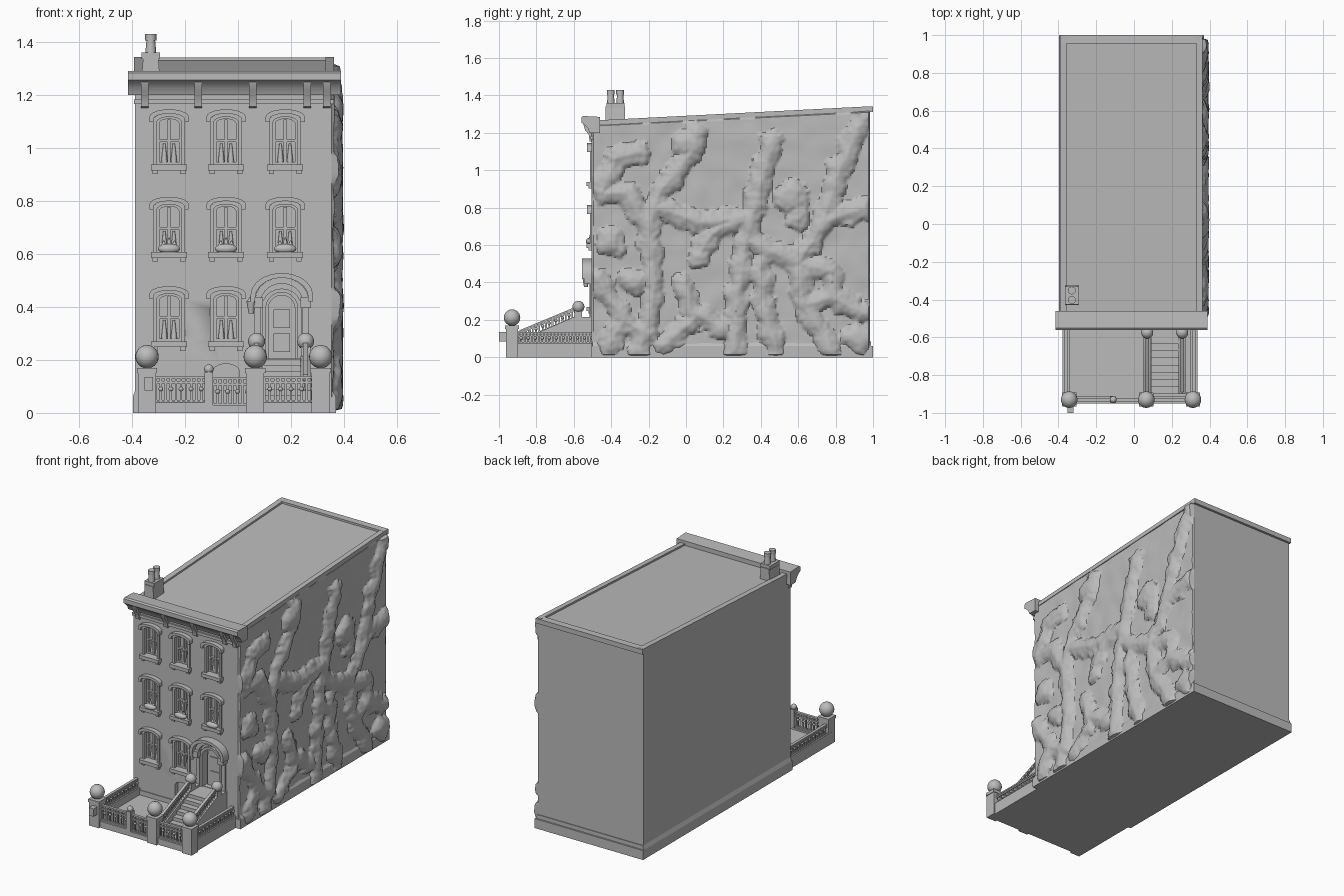
import bpy, bmesh, math
from mathutils import Vector, Matrix, noise

old = bpy.data.objects.get("Cube")
if old:
    bpy.data.objects.remove(old, do_unlink=True)

grey = bpy.data.materials.new("plain_grey")
grey.use_nodes = True
grey.diffuse_color = (0.5, 0.5, 0.5, 1)
grey.node_tree.nodes["Principled BSDF"].inputs["Base Color"].default_value = (0.5, 0.5, 0.5, 1)


def finish(name, bm, recalc=True):
    if recalc:
        bmesh.ops.recalc_face_normals(bm, faces=bm.faces)
    mesh = bpy.data.meshes.new(name)
    bm.to_mesh(mesh)
    bm.free()
    mesh.materials.append(grey)
    ob = bpy.data.objects.new(name, mesh)
    bpy.context.collection.objects.link(ob)
    bpy.ops.object.select_all(action='DESELECT')
    ob.select_set(True)
    bpy.context.view_layer.objects.active = ob
    bpy.ops.object.shade_smooth_by_angle(angle=math.radians(35))
    return ob


def prism(bm, pts, axis, a, b):
    """Extrude a profile along x (points are y, z) or along y (points are x, z)."""
    place = (lambda p, t: (t, p[0], p[1])) if axis == 'x' else (lambda p, t: (p[0], t, p[1]))
    lo = [bm.verts.new(place(p, a)) for p in pts]
    hi = [bm.verts.new(place(p, b)) for p in pts]
    bm.faces.new(lo)
    bm.faces.new(hi[::-1])
    for i in range(len(pts)):
        j = (i + 1) % len(pts)
        bm.faces.new((lo[j], lo[i], hi[i], hi[j]))


def box(bm, x0, x1, y0, y1, z0, z1):
    prism(bm, [(x0, z0), (x1, z0), (x1, z1), (x0, z1)], 'y', y0, y1)


def ball(bm, x, y, z, r, squash=(1, 1, 1)):
    m = Matrix.Translation((x, y, z)) @ Matrix.Diagonal((*squash, 1))
    bmesh.ops.create_uvsphere(bm, u_segments=20, v_segments=12, radius=r, matrix=m)


def tube(bm, x, y, z0, z1, r0, r1):
    bmesh.ops.create_cone(bm, cap_ends=True, segments=12, radius1=r0, radius2=r1, depth=z1 - z0,
                          matrix=Matrix.Translation((x, y, (z0 + z1) / 2)))


def arch(cx, half, z0, z1, rise, n=10):
    """Open outline: up the right side, over the arch, down the left side."""
    pts = [(cx + half, z0)]
    for i in range(n + 1):
        t = math.pi * i / n
        pts.append((cx + half * math.cos(t), z1 - rise + rise * math.sin(t)))
    return pts + [(cx - half, z0)]


def arch_band(bm, cx, half, z0, z1, rise, thick, y0, y1):
    outer = arch(cx, half + thick, z0, z1 + thick, rise + thick / 2)
    inner = arch(cx, half, z0, z1, rise)
    prism(bm, outer + inner[::-1], 'y', y0, y1)


FRONT = -0.5
COLUMNS = (-0.26, -0.045, 0.178)
ROWS = (0.27, 0.607, 0.937)
DOOR = 0.165
windows = [(x, z, r) for r, z in enumerate(ROWS) for x in COLUMNS if not (r == 0 and x > 0)]

# House body with recessed openings
bm = bmesh.new()
prism(bm, [(FRONT, 0), (0.985, 0), (0.985, 1.33), (FRONT, 1.255)], 'x', -0.388, 0.355)
body = finish("house_body", bm)
bm = bmesh.new()
for x, z, r in windows:
    prism(bm, arch(x, 0.047, z, z + 0.18, 0.02), 'y', -0.6, -0.465)
prism(bm, arch(DOOR, 0.06, 0.205, 0.455, 0.06), 'y', -0.6, -0.46)
prism(bm, arch(-0.045, 0.05, 0.08, 0.185, 0.03), 'y', -0.6, -0.47)
cutter = finish("opening_cutter", bm)
cutter.hide_render = True
mod = body.modifiers.new("openings", 'BOOLEAN')
mod.operation, mod.solver, mod.object = 'DIFFERENCE', 'EXACT', cutter
bpy.context.view_layer.objects.active = body
bpy.ops.object.modifier_apply(modifier="openings")
bpy.data.objects.remove(cutter, do_unlink=True)

# Windows: casing, hood, sill, sashes, drapes and planters
casing, sash, planter = bmesh.new(), bmesh.new(), bmesh.new()
for x, z, r in windows:
    top = z + 0.18
    arch_band(casing, x, 0.046, z, top, 0.02, 0.014, -0.512, -0.49)
    arch_band(casing, x, 0.058, top - 0.02, top + 0.012, 0.02, 0.016, -0.53, -0.49)
    box(casing, x - 0.068, x + 0.068, -0.532, -0.49, z - 0.022, z)
    for s in (-1, 1):
        box(casing, x + s * 0.052 - 0.01, x + s * 0.052 + 0.01, -0.52, -0.49, z - 0.036, z - 0.02)
        tube(sash, x + s * 0.018, -0.468, z, z + 0.08, 0.013, 0.004)
    arch_band(sash, x, 0.037, z, top - 0.008, 0.017, 0.011, -0.485, -0.46)
    box(sash, x - 0.006, x + 0.006, -0.483, -0.46, z, top - 0.01)
    for h in (0, 0.085):
        box(sash, x - 0.045, x + 0.045, -0.482, -0.46, z + h, z + h + 0.01)
    if r == 1:
        ball(planter, x, -0.515, z + 0.012, 0.042, (1, 0.5, 0.45))
        for k in (-1, 0, 1):
            tube(planter, x + k * 0.02, -0.51, z + 0.02, z + 0.055 - 0.012 * abs(k), 0.012, 0.002)
finish("window_casings", casing)
finish("window_sashes", sash)
finish("window_planters", planter)

# Door with surround, hood and lamp
bm = bmesh.new()
arch_band(bm, DOOR, 0.06, 0.205, 0.455, 0.06, 0.014, -0.515, -0.46)
arch_band(bm, DOOR, 0.1, 0.42, 0.51, 0.075, 0.018, -0.555, -0.49)
arch_band(bm, DOOR, 0.078, 0.4, 0.488, 0.068, 0.022, -0.525, -0.49)
for s in (-1, 1):
    px = DOOR + s * 0.09
    box(bm, px - 0.012, px + 0.012, -0.512, -0.49, 0.2, 0.43)
    box(bm, px - 0.02, px + 0.02, -0.545, -0.49, 0.395, 0.435)
finish("door_surround", bm)
bm = bmesh.new()
prism(bm, arch(DOOR, 0.052, 0.205, 0.445, 0.052), 'y', -0.468, -0.455)
for z in (0.23, 0.32):
    box(bm, DOOR - 0.032, DOOR + 0.032, -0.474, -0.46, z, z + 0.07)
finish("door", bm)
bm = bmesh.new()
tube(bm, 0.05, -0.535, 0.375, 0.42, 0.01, 0.018)
tube(bm, 0.05, -0.535, 0.42, 0.44, 0.018, 0.003)
box(bm, 0.046, 0.054, -0.535, -0.49, 0.425, 0.433)
finish("door_lamp", bm)

# Cornice, frieze and brackets
bm = bmesh.new()
prism(bm, [(-0.46, 1.2), (-0.515, 1.2), (-0.525, 1.225), (-0.545, 1.245), (-0.56, 1.255),
           (-0.56, 1.283), (-0.55, 1.29), (-0.46, 1.285)], 'x', -0.415, 0.388)
box(bm, -0.392, 0.362, -0.51, -0.48, 1.165, 1.183)
finish("cornice", bm)
bm = bmesh.new()
for x in (-0.352, -0.15, 0.055, 0.262, 0.335):
    prism(bm, [(FRONT, 1.15), (-0.515, 1.155), (-0.52, 1.19), (-0.54, 1.215), (-0.55, 1.25), (FRONT, 1.25)],
          'x', x - 0.014, x + 0.014)
finish("cornice_brackets", bm)

# Sloping roof rim and back coping
bm = bmesh.new()
rim = [(-0.47, 1.24), (0.99, 1.315), (0.99, 1.342), (-0.47, 1.267)]
prism(bm, rim, 'x', -0.392, -0.357)
prism(bm, rim, 'x', 0.33, 0.362)
box(bm, -0.392, 0.362, 0.955, 1.0, 1.31, 1.341)
finish("roof_rim", bm)

# Chimney with two pots
bm = bmesh.new()
prism(bm, [(-0.365, 1.24), (-0.293, 1.24), (-0.3, 1.34), (-0.358, 1.34)], 'y', -0.43, -0.325)
box(bm, -0.364, -0.295, -0.425, -0.33, 1.335, 1.36)
for y in (-0.402, -0.352):
    tube(bm, -0.329, y, 1.355, 1.41, 0.021, 0.016)
    tube(bm, -0.329, y, 1.405, 1.43, 0.021, 0.021)
finish("chimney", bm)

# Plinth around the house
bm = bmesh.new()
box(bm, -0.397, 0.37, -0.505, 1.0, 0, 0.06)
prism(bm, [(-0.397, 0.06), (0.37, 0.06), (0.355, 0.085), (-0.388, 0.085)], 'y', -0.5, 0.99)
finish("plinth", bm)

# Ivy relief: height falls off with distance from the branching stems (y, z)
stems = [[(-.25, .02), (-.17, .36), (-.2, .68), (-.15, .87), (.02, 1.08), (.05, 1.2)],
         [(-.2, .68), (-.32, .88), (-.45, .88), (-.38, 1.06), (-.25, 1.1)],
         [(-.15, .8), (.08, .72), (.3, .74)], [(.26, .02), (.27, .3), (.33, .68), (.46, 1.16)],
         [(.29, .74), (.14, .66), (.07, .55)], [(.34, .62), (.6, .5), (.73, .72), (.82, 1), (.95, 1.27)],
         [(.6, .5), (.63, .28), (.78, .04)], [(.4, .5), (.42, .25), (.48, .04)],
         [(.63, .28), (.78, .32), (.78, .46), (.62, .5)], [(.78, .32), (.95, .24)],
         [(-.47, .42), (-.33, .2), (-.42, .05)], [(-.01, .4), (.04, .2), (-.12, .06)], [(.04, .24), (.2, .15)],
         [(.73, .72), (.95, .8)], [(-.33, .2), (-.2, .12)]]
clumps = [(.56, .86, .05), (.02, 1.14, .05), (-.28, .4, .04), (.6, .74, .03), (.93, .1, .05), (-.4, .62, .04)]
segments = [(Vector(a), Vector(b)) for s in stems for a, b in zip(s, s[1:])]


def ivy_height(y, z):
    p = Vector((y, z))
    d = 1.0
    for a, b in segments:
        ab = b - a
        t = min(1, max(0, (p - a).dot(ab) / ab.length_squared))
        d = min(d, (p - a - ab * t).length)
    for cy, cz, r in clumps:
        d = min(d, (p - Vector((cy, cz))).length - r + 0.02)
    d += 0.03 * noise.noise(Vector((y * 13, z * 13, 0))) + 0.012 * noise.noise(Vector((y * 40, z * 40, 5)))
    swell = max(0, 1 - max(d, 0) / 0.06)
    return 0.034 * math.sqrt(swell) + 0.006 * noise.noise(Vector((y * 9, z * 9, 3)))


bm = bmesh.new()
NY, NZ = 160, 130
grid = []
for i in range(NY + 1):
    y = -0.505 + 1.49 * i / NY
    roof = 1.24 + 0.075 * i / NY
    column = []
    for j in range(NZ + 1):
        z = 0.005 + roof * j / NZ
        edge = i in (0, NY) or j in (0, NZ)
        column.append(bm.verts.new((0.352 if edge else 0.361 + ivy_height(y, z), y, z)))
    grid.append(column)
for i in range(NY):
    for j in range(NZ):
        bm.faces.new((grid[i][j], grid[i + 1][j], grid[i + 1][j + 1], grid[i][j + 1]))
finish("ivy_wall", bm, recalc=False)

# Front yard floor and low walls
bm = bmesh.new()
box(bm, -0.37, 0.33, -0.95, -0.48, 0, 0.03)
for x in (-0.36, 0.318):
    box(bm, x - 0.018, x + 0.018, -0.95, -0.49, 0, 0.075)
box(bm, -0.36, -0.11, -0.95, -0.91, 0, 0.04)
box(bm, 0.06, 0.318, -0.95, -0.91, 0, 0.04)
finish("yard", bm)

# Stoop: steps, landing and sloping cheeks
bm = bmesh.new()
profile = [(-0.49, 0.02), (-0.9, 0.02)]
for i in range(8):
    y, z = -0.9 + i * 0.038, 0.045 + i * 0.0225
    profile += [(y, z), (y + 0.038, z)]
prism(bm, profile + [(-0.49, 0.2025)], 'x', 0.09, 0.238)
for x in (0.07, 0.255):
    prism(bm, [(-0.49, 0.02), (-0.9, 0.02), (-0.9, 0.085), (-0.6, 0.215), (-0.49, 0.215)], 'x', x - 0.02, x + 0.018)
    box(bm, x - 0.018, x + 0.018, -0.595, -0.555, 0.2, 0.25)
    ball(bm, x, -0.575, 0.27, 0.032)
finish("stoop", bm)

# Iron railings
bm = bmesh.new()


def railing(x0, y0, x1, y1, z0, z1, height):
    a, b = Vector((x0, y0, z0)), Vector((x1, y1, z1))
    n = max(2, round((b - a).length / 0.019))
    r = 0.0045
    for k in range(n + 1):
        p = a.lerp(b, k / n)
        box(bm, p.x - r, p.x + r, p.y - r, p.y + r, p.z, p.z + height)
        if k % 2:
            ball(bm, p.x, p.y, p.z + height * 0.55, 0.009)
    for f in (0.1, 0.8, 1):
        h = f * height
        if x0 == x1:
            prism(bm, [(y0, z0 + h - r), (y1, z1 + h - r), (y1, z1 + h + r), (y0, z0 + h + r)], 'x', x0 - 2 * r, x0 + 2 * r)
        else:
            box(bm, x0, x1, y0 - 2 * r, y0 + 2 * r, z0 + h - r, z0 + h + r)


railing(-0.31, -0.93, -0.12, -0.93, 0.035, 0.035, 0.1)
railing(-0.095, -0.93, 0.035, -0.93, 0.02, 0.02, 0.11)
railing(0.1, -0.93, 0.28, -0.93, 0.035, 0.035, 0.1)
for x in (-0.36, 0.318):
    railing(x, -0.9, x, -0.505, 0.07, 0.07, 0.06)
for x in (0.07, 0.255):
    railing(x, -0.89, x, -0.59, 0.085, 0.21, 0.055)
finish("iron_railings", bm)

# Fence posts with ball finials, gate post and letter box
bm = bmesh.new()
for x in (-0.343, 0.065, 0.312):
    box(bm, x - 0.034, x + 0.034, -0.963, -0.897, 0, 0.155)
    box(bm, x - 0.038, x + 0.038, -0.967, -0.893, 0.15, 0.17)
    ball(bm, x, -0.93, 0.212, 0.044)
box(bm, -0.126, -0.094, -0.95, -0.912, 0, 0.155)
ball(bm, -0.11, -0.93, 0.165, 0.018)
finish("fence_posts", bm)
bm = bmesh.new()
box(bm, -0.352, -0.32, -1.0, -0.96, 0.085, 0.135)
finish("letter_box", bm)
